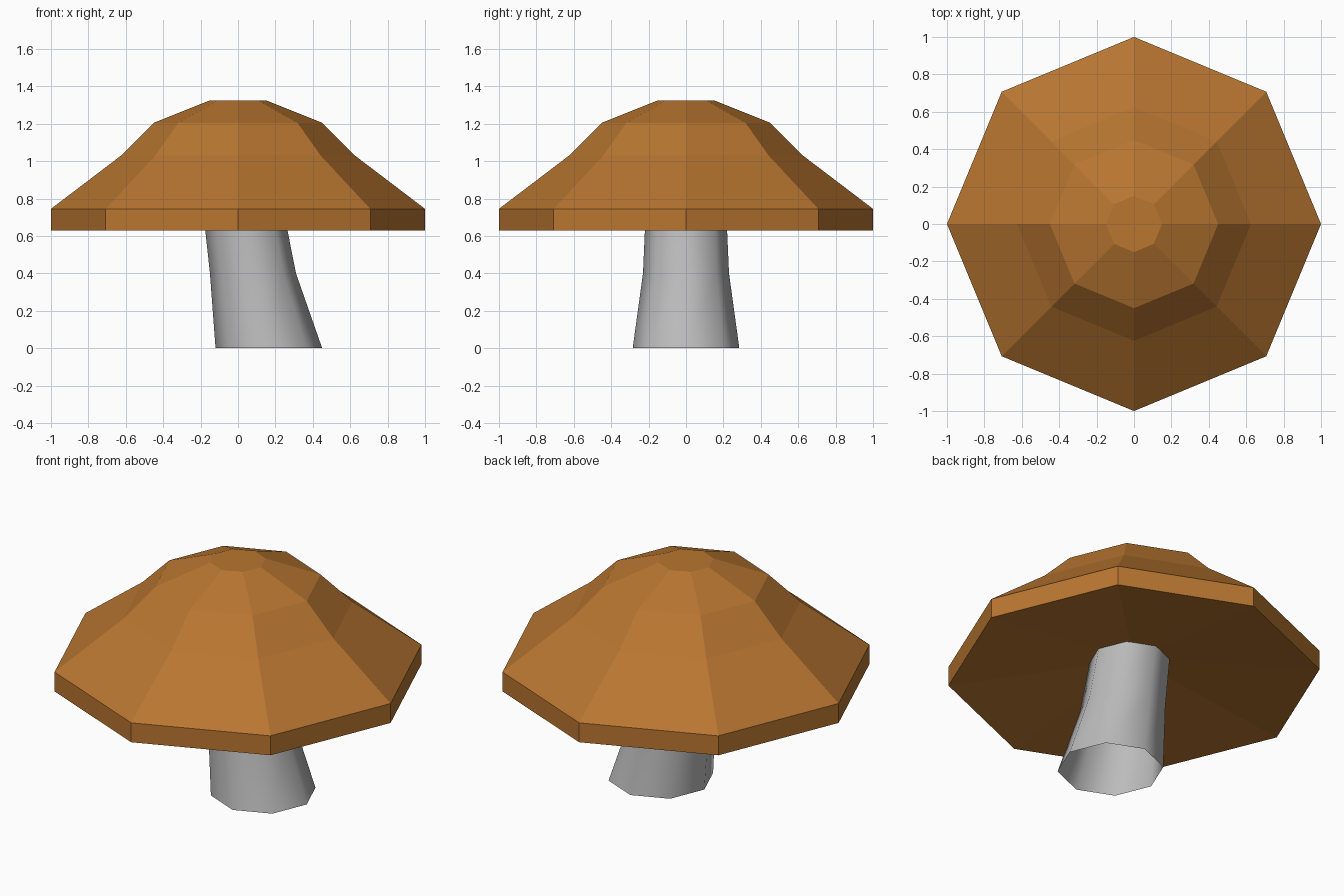
import bpy, bmesh, math

if "Cube" in bpy.data.objects:
    bpy.data.objects.remove(bpy.data.objects["Cube"])

SIDES = 8


def material(name, rgb):
    m = bpy.data.materials.new(name)
    m.diffuse_color = (*rgb, 1.0)
    m.use_nodes = True
    m.node_tree.nodes["Principled BSDF"].inputs["Base Color"].default_value = m.diffuse_color
    return m


def loft(name, rings, mat, smooth=False, under_apex=None, close_top=False):
    """Skin octagonal rings given bottom to top as (centre x, radius, z)."""
    bm = bmesh.new()
    loops = []
    for cx, r, z in rings:
        loops.append([bm.verts.new((cx + r * math.cos(2 * math.pi * i / SIDES),
                                    r * math.sin(2 * math.pi * i / SIDES), z))
                      for i in range(SIDES)])
    for a, b in zip(loops, loops[1:]):
        for i in range(SIDES):
            j = (i + 1) % SIDES
            bm.faces.new((a[i], a[j], b[j], b[i]))
    if under_apex is not None:
        apex = bm.verts.new((0, 0, under_apex))
        for i in range(SIDES):
            bm.faces.new((apex, loops[0][(i + 1) % SIDES], loops[0][i]))
    if close_top:
        bm.faces.new(loops[-1])
    for f in bm.faces:
        f.smooth = smooth
    mesh = bpy.data.meshes.new(name)
    bm.to_mesh(mesh)
    bm.free()
    mesh.materials.append(mat)
    obj = bpy.data.objects.new(name, mesh)
    bpy.context.collection.objects.link(obj)
    return obj


brown = material("cap brown", (0.48, 0.18, 0.03))
grey = material("stem grey", (0.5, 0.5, 0.5))

# Faceted cap: vertical rim, bell-shaped top, shallow hollow underneath
loft("mushroom_cap",
     [(0, 1.0, 0.63), (0, 1.0, 0.745), (0, 0.625, 1.03),
      (0, 0.45, 1.205), (0, 0.15, 1.325)],
     brown, under_apex=0.745, close_top=True)

# Leaning stem: smooth shaded, open at the foot, its top hidden in the cap
loft("mushroom_stem",
     [(0.165, 0.285, 0.0), (0.08, 0.23, 0.4), (0.025, 0.214, 0.76)],
     grey, smooth=True)
